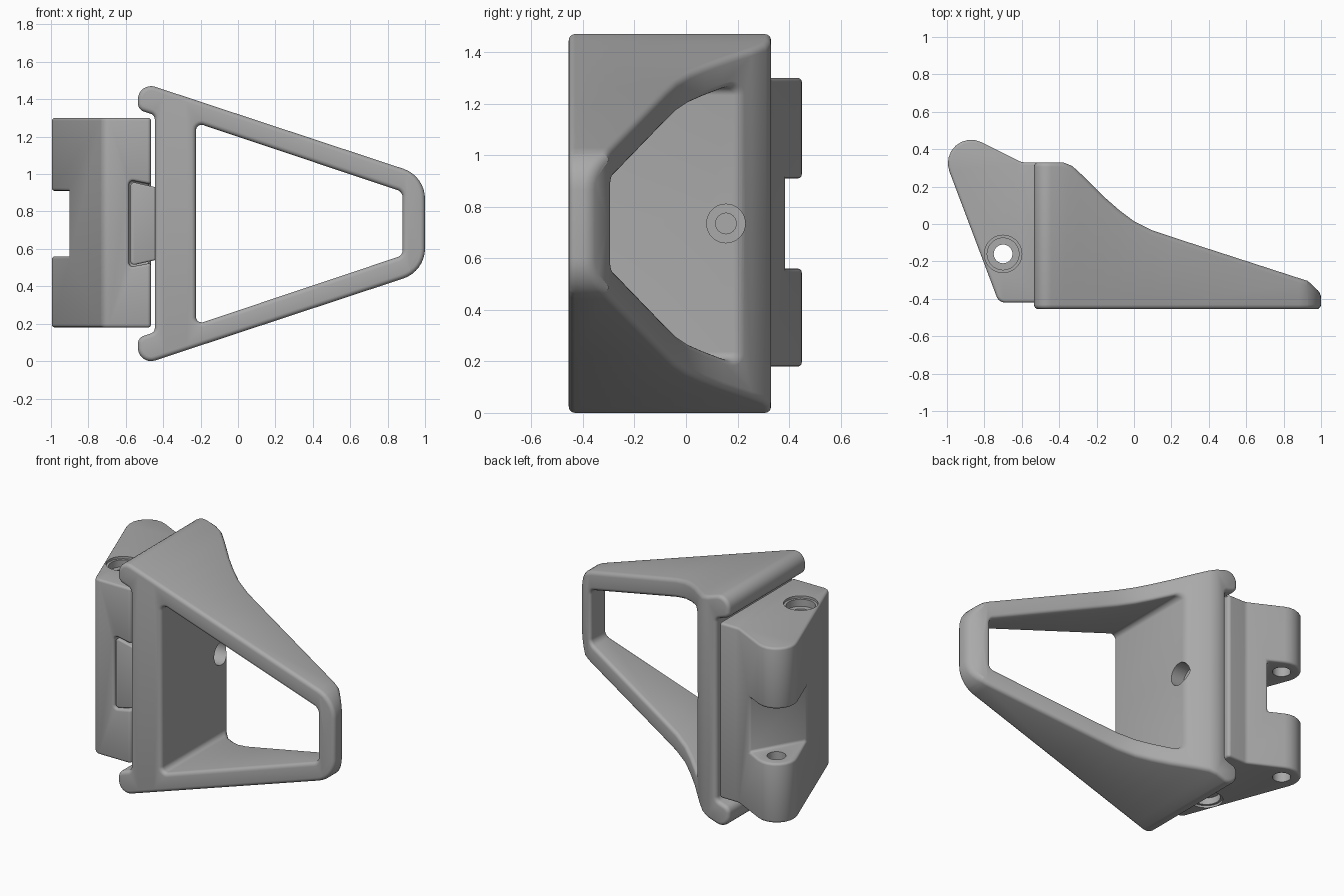
import bpy, bmesh, math
from mathutils import Vector

if "Cube" in bpy.data.objects:
    bpy.data.objects.remove(bpy.data.objects["Cube"], do_unlink=True)

GREY = (0.4, 0.4, 0.4, 1)
grey = bpy.data.materials.new("plain grey")
grey.use_nodes = True
grey.diffuse_color = GREY
grey.node_tree.nodes["Principled BSDF"].inputs["Base Color"].default_value = GREY

MID = 0.735   # height of the symmetry plane


def rounded(corners, steps=8):
    """Outline from (u, v, radius) corners with filleted corners."""
    out = []
    for i, (u, v, r) in enumerate(corners):
        p = Vector((u, v))
        if r == 0:
            out.append(p)
            continue
        a = (Vector(corners[i - 1][:2]) - p).normalized()
        b = (Vector(corners[(i + 1) % len(corners)][:2]) - p).normalized()
        half = a.angle(b) / 2
        centre = p + (a + b).normalized() * r / math.sin(half)
        start = p + a * r / math.tan(half) - centre
        end = p + b * r / math.tan(half) - centre
        turn = math.pi - 2 * half
        for k in range(steps + 1):
            t = k / steps
            out.append(centre + (start * math.sin((1 - t) * turn)
                                 + end * math.sin(t * turn)) / math.sin(turn))
    return out


def prism_bmesh(outline, axis, low, high):
    """Extrude an outline along y (outline in x, z) or z (outline in x, y)."""
    place = (lambda p, d: (p.x, d, p.y)) if axis == "y" else (lambda p, d: (p.x, p.y, d))
    bm = bmesh.new()
    face = bm.faces.new([bm.verts.new(place(p, low)) for p in outline])
    new = bmesh.ops.extrude_face_region(bm, geom=[face])["geom"]
    shift = Vector((0, high - low, 0)) if axis == "y" else Vector((0, 0, high - low))
    bmesh.ops.translate(bm, vec=shift, verts=[g for g in new if isinstance(g, bmesh.types.BMVert)])
    bmesh.ops.recalc_face_normals(bm, faces=bm.faces)
    return bm


def to_object(name, bm):
    mesh = bpy.data.meshes.new(name)
    bm.to_mesh(mesh)
    bm.free()
    obj = bpy.data.objects.new(name, mesh)
    bpy.context.collection.objects.link(obj)
    mesh.materials.append(grey)
    return obj


def prism(name, outline, axis, low, high):
    return to_object(name, prism_bmesh(outline, axis, low, high))


def activate(obj):
    bpy.ops.object.select_all(action="DESELECT")
    obj.select_set(True)
    bpy.context.view_layer.objects.active = obj


def apply_modifier(obj, kind, **settings):
    activate(obj)
    mod = obj.modifiers.new(kind.lower(), kind)
    for key, value in settings.items():
        setattr(mod, key, value)
    bpy.ops.object.modifier_apply(modifier=mod.name)


def carve(obj, cutter):
    apply_modifier(obj, "BOOLEAN", operation="DIFFERENCE", solver="EXACT", object=cutter)
    bpy.data.objects.remove(cutter, do_unlink=True)


def drill(obj, radius, start, end):
    """Cut a round hole between two points."""
    start, end = Vector(start), Vector(end)
    bpy.ops.mesh.primitive_cylinder_add(
        vertices=40, radius=radius, depth=(end - start).length, location=(start + end) / 2,
        rotation=(end - start).to_track_quat("Z", "Y").to_euler())
    cutter = bpy.context.object
    cutter.data.materials.append(grey)
    carve(obj, cutter)


def soften(obj, width):
    apply_modifier(obj, "BEVEL", width=width, segments=3, limit_method="ANGLE",
                   angle_limit=math.radians(40))


def smooth(obj):
    activate(obj)
    bpy.ops.object.shade_smooth_by_angle(angle=math.radians(35))


# Frame: upper half outline, swept back to a curved rear profile, then mirrored
BACK = [(-0.56, 0.33), (-0.38, 0.33), (-0.33, 0.31), (-0.27, 0.255), (-0.16, 0.145),
        (-0.08, 0.075), (0.0, 0.015), (0.1, -0.035), (0.22, -0.075), (0.93, -0.305),
        (1.01, -0.38)]


def back_depth(x):
    for (x0, y0), (x1, y1) in zip(BACK, BACK[1:]):
        if x <= x1:
            return y0 + (y1 - y0) * (x - x0) / (x1 - x0)
    return BACK[-1][1]


half = [(-0.445, MID, 0), (-0.445, 1.315, 0.03), (-0.535, 1.345, 0.045),
        (-0.535, 1.497, 0.07), (1.0, 0.99, 0.17), (1.0, MID, 0),
        (0.88, MID, 0), (0.88, 0.905, 0.04), (-0.225, 1.275, 0.03), (-0.225, MID, 0)]
bm = prism_bmesh(rounded([(x, z - MID, r) for x, z, r in half]), "y", -0.455, 0.5)
for x, _ in BACK[1:-1]:
    bmesh.ops.bisect_plane(bm, geom=bm.verts[:] + bm.edges[:] + bm.faces[:],
                           plane_co=(x, 0, 0), plane_no=(1, 0, 0))
for v in bm.verts:
    if v.co.y > 0:
        v.co.y = back_depth(v.co.x)
seam = [f for f in bm.faces if all(abs(v.co.z) < 1e-4 for v in f.verts)]
bmesh.ops.delete(bm, geom=seam, context="FACES")
bm.normal_update()
rim = [e for e in bm.edges if len(e.link_faces) == 2
       and min(abs(f.normal.y) for f in e.link_faces) < 0.01
       and max(abs(f.normal.y) for f in e.link_faces) > 0.3]
bmesh.ops.bevel(bm, geom=rim, offset=0.024, offset_type="OFFSET", segments=4,
                profile=0.5, affect="EDGES", clamp_overlap=False)
for v in bm.verts:
    if abs(v.co.z) < 0.002:
        v.co.z = 0
frame = to_object("frame", bm)
frame.location.z = MID
apply_modifier(frame, "MIRROR", use_axis=(False, False, True), merge_threshold=0.001)

# Screw recess in the frame wall
drill(frame, 0.075, (-0.32, 0.155, MID), (0.05, 0.155, MID))
drill(frame, 0.04, (-0.38, 0.155, MID), (-0.2, 0.155, MID))
smooth(frame)

# Hinge block with a notched round knuckle
block = prism("hinge_block", rounded([
    (-0.465, -0.42, 0.02), (-0.465, 0.33, 0.02), (-0.6, 0.33, 0.06),
    (-1.1, 0.58, 0.125), (-0.7225, -0.42, 0.05)]), "z", 0.18, 1.3)
carve(block, prism("notch_cutter", [Vector(p) for p in (
    (-0.99, -0.09), (-0.63, 0.55), (-0.9, 0.8), (-1.3, 0.3))], "z", 0.56, 0.91))


def dovetail(gap, x_right):
    wide, narrow = 0.225 + gap, 0.19 + gap
    return rounded([(x_right, MID - narrow, 0), (x_right, MID + narrow, 0),
                    (-0.575 - gap, MID + wide, 0.02), (-0.575 - gap, MID - wide, 0.02)], 4)


carve(block, prism("socket_cutter", dovetail(0.008, -0.4), "y", -0.6, 0.2))
soften(block, 0.015)

# Pivot hole from below, and a counterbored bolt hole right through
drill(block, 0.055, (-0.875, 0.335, 0.1), (-0.875, 0.335, 1.2))
drill(block, 0.05, (-0.7, -0.16, 0.1), (-0.7, -0.16, 1.4))
for face_z, inward in ((1.3, -1), (0.18, 1)):
    for radius, depth in ((0.085, 0.06), (0.1, 0.015)):
        drill(block, radius, (-0.7, -0.16, face_z + inward * depth),
              (-0.7, -0.16, face_z - inward * 0.1))
smooth(block)

# Dovetail tongue joining the frame to the block
tongue = prism("dovetail_tongue", dovetail(0, -0.42), "y", -0.42, 0.19)
soften(tongue, 0.01)
smooth(tongue)
